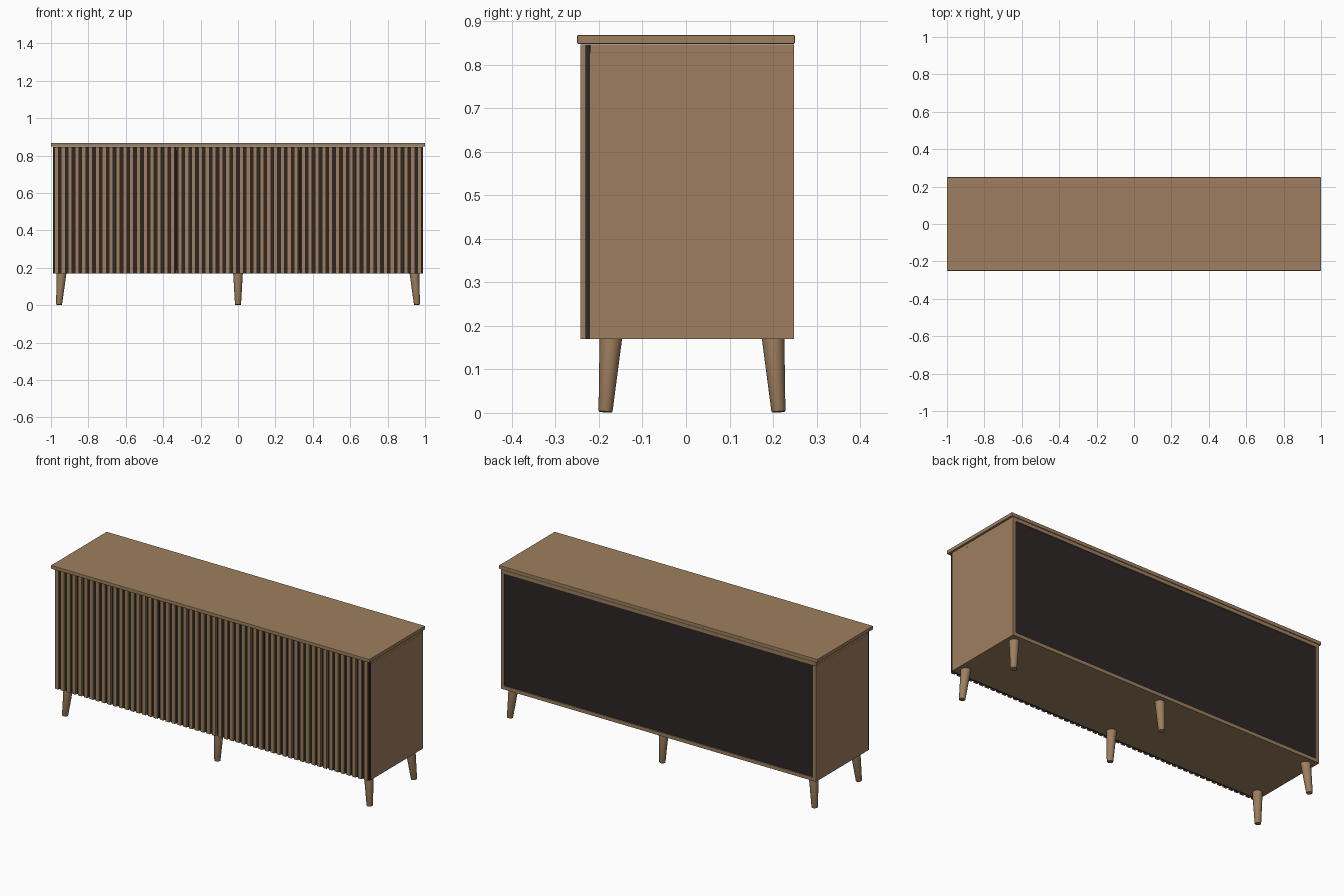
import bpy, bmesh, math
from mathutils import Vector

if "Cube" in bpy.data.objects:
    bpy.data.objects.remove(bpy.data.objects["Cube"])


def material(name, rgb):
    m = bpy.data.materials.new(name)
    m.diffuse_color = (*rgb, 1)
    m.use_nodes = True
    m.node_tree.nodes["Principled BSDF"].inputs["Base Color"].default_value = m.diffuse_color
    return m


WOOD = material("warm_wood", (0.342, 0.212, 0.114))
DARK = material("dark_charcoal", (0.026, 0.019, 0.019))


def finish(name, bm, mat):
    mesh = bpy.data.meshes.new(name)
    bm.to_mesh(mesh)
    bm.free()
    mesh.materials.append(mat)
    obj = bpy.data.objects.new(name, mesh)
    bpy.context.collection.objects.link(obj)
    return obj


def add_box(bm, lo, hi):
    lo, hi = Vector(lo), Vector(hi)
    verts = bmesh.ops.create_cube(bm, size=1)["verts"]
    for v in verts:
        v.co = Vector(c * s for c, s in zip(v.co, hi - lo)) + (lo + hi) / 2


def box(name, lo, hi, mat, bevel=0.0):
    bm = bmesh.new()
    add_box(bm, lo, hi)
    if bevel:
        bmesh.ops.bevel(bm, geom=bm.edges[:], offset=bevel, segments=2,
                        profile=0.5, affect='EDGES')
    return finish(name, bm, mat)


def leg(name, top, foot):
    # tapered round leg, tilted from its top centre to its foot centre
    top, foot = Vector(top), Vector(foot)
    axis = top - foot
    bm = bmesh.new()
    bmesh.ops.create_cone(bm, cap_ends=True, segments=32, radius1=0.016,
                          radius2=0.026, depth=axis.length)
    rim = [e for e in bm.edges if all(v.co.z < 0 for v in e.verts)]
    bmesh.ops.bevel(bm, geom=rim, offset=0.002, segments=2, profile=0.5,
                    affect='EDGES')
    rot = Vector((0, 0, 1)).rotation_difference(axis.normalized())
    for v in bm.verts:
        v.co = rot @ v.co + (top + foot) / 2
    for f in bm.faces:
        f.smooth = len(f.verts) == 4
    obj = finish(name, bm, WOOD)
    bpy.context.view_layer.objects.active = obj
    obj.select_set(True)
    bpy.ops.object.shade_smooth_by_angle(angle=math.radians(40))
    obj.select_set(False)


W, Y0, Y1 = 0.99, -0.22, 0.248
Z0, Z1, T = 0.17, 0.847, 0.02

# top slab and carcass boards
box("top_slab", (-1, -0.25, 0.848), (1, 0.25, 0.868), WOOD, 0.002)
box("upper_board", (-W, Y0, Z1 - T), (W, Y1, Z1), WOOD, 0.001)
box("bottom_board", (-W + T, Y0, Z0), (W - T, Y1, Z0 + T), WOOD)
for side, s in (("left", -1), ("right", 1)):
    xs = sorted((s * W, s * (W - T)))
    box(side + "_side", (xs[0], Y0, Z0), (xs[1], Y1, Z1 - T), WOOD)
box("back_panel", (-W + T, 0.236, Z0 + T), (W - T, 0.243, Z1 - T), DARK)

# three doors: dark backing with vertical slats
COUNT, SLAT = 18, 0.022
door_w = 2 * W / 3
for d, name in enumerate(("left", "middle", "right")):
    x0 = -W + d * door_w + 0.001
    x1 = x0 + door_w - 0.002
    box(name + "_door_backing", (x0, -0.231, Z0), (x1, Y0 - 0.0005, Z1 - 0.001), DARK)
    bm = bmesh.new()
    pitch = (x1 - x0) / COUNT
    for i in range(COUNT):
        c = x0 + pitch * (i + 0.5)
        add_box(bm, (c - SLAT / 2, -0.242, Z0), (c + SLAT / 2, -0.231, Z1 - 0.001))
    finish(name + "_door_slats", bm, WOOD)

# six splayed legs
for row, yt, yf in (("front", -0.1725, -0.185), ("back", 0.20, 0.2125)):
    for col, s in (("left", -1), ("middle", 0), ("right", 1)):
        leg(f"{row}_{col}_leg", (s * 0.943, yt, Z0 + 0.004),
            (s * 0.957, yf, 0.002))
